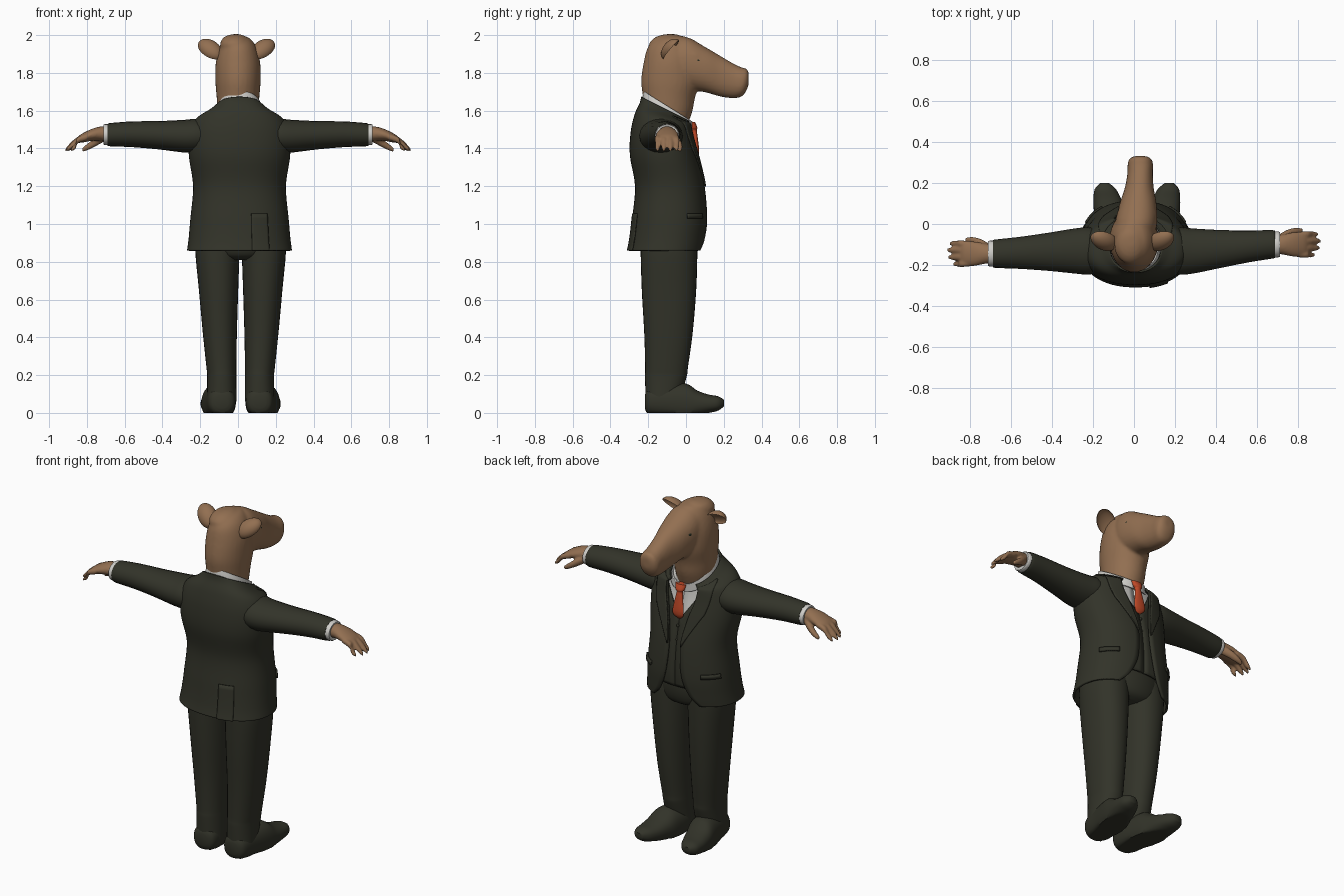
import bpy, bmesh
from math import sin, cos, pi, asin, copysign
from mathutils import Vector, Matrix

cube = bpy.data.objects.get("Cube")
if cube:
    bpy.data.objects.remove(cube)


def material(name, r, g, b):
    m = bpy.data.materials.new(name)
    m.use_nodes = True
    m.diffuse_color = (r, g, b, 1)
    m.node_tree.nodes["Principled BSDF"].inputs["Base Color"].default_value = (r, g, b, 1)
    return m


SUIT = material("dark olive cloth", .032, .033, .022)
FUR = material("brown hide", .29, .16, .083)
WHITE = material("white shirt", .62, .61, .58)
RED = material("orange red tie", .52, .065, .02)
EYE = material("dark eye", .018, .024, .014)


def spline(rows, steps=4):
    """Smooth curve through rows of equal length."""
    out = []
    for i in range(len(rows) - 1):
        p = [rows[max(i - 1, 0)], rows[i], rows[i + 1], rows[min(i + 2, len(rows) - 1)]]
        for s in range(steps):
            t = s / steps
            out.append([b + .5 * t * (c - a + t * (2 * a - 5 * b + 4 * c - d + t * (3 * (b - c) + d - a)))
                        for a, b, c, d in zip(*p)])
    return out + [list(rows[-1])]


def power(v, n):
    return copysign(abs(v) ** (2 / n), v)


def tube(axis, rows, n=2.0, seg=32):
    """Rings across an axis; each row is position, two centres, two radii."""
    rings = []
    for k, u, v, ru, rv in spline(rows):
        ring = []
        for i in range(seg):
            a = 2 * pi * i / seg
            p = [u + ru * power(cos(a), n), v + rv * power(sin(a), n)]
            p.insert("xyz".index(axis), k)
            ring.append(p)
        rings.append(ring)
    return rings


def loft(name, groups, mat, closed=True, thick=0, voxel=0, floor=False):
    bm = bmesh.new()
    for rings in groups:
        g = [[bm.verts.new((x, y, max(z, 0) if floor else z)) for x, y, z in r] for r in rings]
        w = len(g[0])
        for r in range(len(g) - 1):
            for c in range(w if closed else w - 1):
                d = (c + 1) % w
                bm.faces.new((g[r][c], g[r + 1][c], g[r + 1][d], g[r][d]))
        if closed:
            bm.faces.new(g[0])
            bm.faces.new(g[-1][::-1])
    if closed:
        bmesh.ops.recalc_face_normals(bm, faces=bm.faces)
    return finish(name, bm, mat, thick, voxel)


def finish(name, bm, mat, thick=0, voxel=0):
    me = bpy.data.meshes.new(name)
    bm.to_mesh(me)
    bm.free()
    me.materials.append(mat)
    me.shade_smooth()
    me.set_sharp_from_angle(angle=.9)
    ob = bpy.data.objects.new(name, me)
    bpy.context.collection.objects.link(ob)
    if thick:
        m = ob.modifiers.new("thickness", 'SOLIDIFY')
        m.thickness, m.offset = thick, -1
    if voxel:
        m = ob.modifiers.new("fuse", 'REMESH')
        m.mode, m.voxel_size, m.use_smooth_shade = 'VOXEL', voxel, True
        m = ob.modifiers.new("soften", 'SMOOTH')
        m.factor, m.iterations = .5, 5
    return ob


def ball(name, centre, size, mat):
    bm = bmesh.new()
    bmesh.ops.create_uvsphere(bm, u_segments=16, v_segments=10, radius=1,
                              matrix=Matrix.Translation(centre) @ Matrix.Diagonal((*size, 1)))
    return finish(name, bm, mat)


# Torso profile: height, depth centre, half width, half depth, tilt, half opening
TORSO = spline([
    (.86, -.105, .278, .205, 0, .14), (.92, -.095, .27, .203, 0, .085),
    (1.03, -.085, .26, .2, 0, .045), (1.2, -.085, .246, .185, 0, .032),
    (1.36, -.115, .268, .182, .02, .055), (1.47, -.125, .266, .168, .1, .08),
    (1.55, -.12, .235, .152, .2, .09), (1.585, -.105, .165, .14, .4, .085),
    (1.605, -.1, .13, .138, .5, .075)], 6)


def cloth(name, mat, span, low=.8, high=2, out=0, thick=.012, rows=TORSO, seg=56):
    """Sheet wrapped on the torso; span gives start and end angle from the front."""
    rings = []
    for row in rows:
        z, cy, rx, ry, tilt, gap = row
        if low <= z <= high:
            a0, a1 = span(row)
            ring = []
            for i in range(seg + 1):
                a = a0 + (a1 - a0) * i / seg
                y = (ry + out) * power(cos(a), 2.25)
                ring.append((.008 + (rx + out) * power(sin(a), 2.25), cy + y, z - tilt * y))
            rings.append(ring)
    return loft(name, [rings], mat, closed=False, thick=thick)


def opening(row, extra=0):
    return asin(min(.98, (row[5] + extra) / row[2]))


def vest_span(row):
    a = asin(min(.9, max(.001, (row[0] - 1.34) * .6) / row[2]))
    return a, 2 * pi - a


# Jacket, waistcoat and shirt
cloth("jacket", SUIT, lambda r: (opening(r), 2 * pi - opening(r)))
cloth("waistcoat", SUIT, vest_span, .95, 1.56, -.018)
cloth("shirt", WHITE, lambda r: (0, 2 * pi), 1.2, 2, -.032)
COLLAR = spline([(1.57, -.1, .124, .134, .55, 0), (1.6, -.097, .118, .132, .6, 0),
                 (1.622, -.094, .112, .13, .62, 0)])
cloth("shirt_collar", WHITE, lambda r: (.12, 2 * pi - .12), rows=COLLAR, thick=.008)


def lapel_width(row):
    return .005 + .075 * max(0, min(1, (row[0] - 1.2) / .2))


for side, label in ((1, "left"), (-1, "right")):
    cloth(label + "_lapel", SUIT,
          lambda r: sorted((side * opening(r), side * opening(r, lapel_width(r)))),
          1.2, 1.59, .008, .008, seg=8)
    cloth(label + "_pocket_flap", SUIT, lambda r: sorted((side * .62, side * 1.15)),
          1.01, 1.07, .009, .009, seg=10)
cloth("back_vent", SUIT, lambda r: (pi - .55, pi - .2), .8, 1.07, .007, .007, seg=8)
for z in (1.06, 1.14, 1.22, 1.3):
    ball("waistcoat_button", (.008, .08 - .1 * max(0, z - 1.16), z), (.009, .006, .009), SUIT)

# Tie with knot
loft("tie", [tube("z", [
    (1.335, .01, .045, .006, .006), (1.37, .01, .06, .036, .01), (1.46, .01, .05, .024, .012),
    (1.495, .01, .043, .018, .014), (1.51, .01, .042, .028, .018), (1.54, .01, .032, .034, .016)])], RED)

# Trousers and shoes
loft("trouser_seat", [tube("z", [
    (.81, .012, -.09, .1, .1), (.84, .012, -.09, .2, .145), (.93, .01, -.09, .235, .165),
    (1.08, .01, -.09, .22, .155)])], SUIT)
for side, label in ((1, "left"), (-1, "right")):
    def at(x):
        return .014 + side * x
    loft(label + "_trouser_leg", [tube("z", [
        (.06, at(.1), -.125, .078, .088), (.19, at(.1), -.107, .077, .11),
        (.24, at(.102), -.103, .079, .113), (.42, at(.11), -.093, .09, .128),
        (.65, at(.117), -.09, .104, .144), (.86, at(.123), -.09, .117, .15),
        (.95, at(.118), -.09, .11, .145)], 2.2)], SUIT)
    loft(label + "_shoe", [tube("y", [
        (-.218, at(.1), .06, .035, .035), (-.195, at(.1), .06, .068, .07),
        (-.1, at(.105), .06, .08, .09), (0, at(.12), .055, .084, .1),
        (.06, at(.132), .05, .078, .068), (.12, at(.144), .048, .068, .049),
        (.17, at(.154), .05, .052, .038), (.2, at(.158), .052, .022, .018)], 2.3)],
        SUIT, floor=True)

# Sleeves, cuffs and hands
for side, label, wrist in ((1, "left", -.1), (-1, "right", -.145)):
    def reach(rows):
        return tube("x", [(side * x, wrist + y, z, ry, rz) for x, y, z, ry, rz in rows], seg=20)
    drop = -.132 - wrist
    loft(label + "_sleeve", [reach([
        (.15, drop, 1.465, .1, .075), (.22, drop, 1.467, .115, .089), (.29, drop, 1.465, .11, .086),
        (.42, drop * .7, 1.47, .093, .075), (.56, drop * .3, 1.475, .078, .068),
        (.67, 0, 1.473, .07, .062), (.69, 0, 1.472, .066, .058)])], SUIT)
    loft(label + "_cuff", [reach([(.66, 0, 1.473, .062, .054), (.7, 0, 1.473, .064, .056),
                                  (.713, 0, 1.473, .06, .052)])], WHITE)
    parts = [reach([(.68, 0, 1.475, .045, .042), (.73, 0, 1.478, .05, .038),
                    (.78, 0, 1.47, .06, .031), (.83, 0, 1.453, .058, .023), (.85, 0, 1.445, .05, .014)])]
    for y, tip in ((-.047, .885), (-.016, .908), (.016, .913), (.046, .9)):
        parts.append(reach([(.8, y, 1.46, .016, .017), (.85, y * 1.05, 1.443, .017, .018),
                            (tip - .025, y * 1.08, 1.413, .015, .016), (tip, y * 1.08, 1.392, .008, .009)]))
    parts.append(reach([(.71, .025, 1.46, .025, .025), (.75, .05, 1.437, .022, .024),
                        (.79, .064, 1.412, .018, .019), (.825, .068, 1.392, .01, .011)]))
    loft(label + "_hand", parts, FUR, voxel=.006)

# Head: neck and skull, muzzle, crown tuft
skull = tube("z", [
    (1.48, .005, -.11, .095, .1), (1.59, 0, -.095, .107, .127), (1.67, 0, -.09, .113, .138),
    (1.76, 0, -.082, .12, .155), (1.86, 0, -.08, .117, .143), (1.94, 0, -.08, .095, .12),
    (1.985, 0, -.07, .06, .08), (1.997, 0, -.06, .02, .03)])
muzzle = tube("y", [
    (-.1, 0, 1.86, .09, .11), (0, .01, 1.852, .103, .138), (.1, .02, 1.818, .09, .12),
    (.18, .026, 1.783, .07, .108), (.25, .03, 1.758, .062, .092), (.295, .031, 1.752, .062, .077),
    (.32, .031, 1.765, .052, .058), (.332, .031, 1.77, .03, .032)], 2.2)
tuft = tube("z", [(1.91, -.015, -.11, .07, .075), (1.955, -.015, -.105, .08, .09),
                  (1.99, -.015, -.09, .058, .07), (2.005, -.01, -.08, .02, .03)])
brows = [tube("y", [(.0, .012 + s * .07, 1.905, .02, .015), (.05, .016 + s * .07, 1.892, .024, .018),
                    (.1, .02 + s * .062, 1.872, .012, .01)]) for s in (1, -1)]
loft("head", [skull, muzzle, tuft] + brows, FUR, voxel=.009)

# Cupped ears, eyes and nostrils
for side, label in ((1, "left"), (-1, "right")):
    long = Vector((side * .75, .42, .58)).normalized()
    face = Vector((side * .35, .8, -.4))
    face = (face - long * face.dot(long)).normalized()
    frame = Matrix((face.cross(long), face, long)).transposed()
    bm = bmesh.new()
    bmesh.ops.create_uvsphere(bm, u_segments=32, v_segments=20, radius=1)
    for v in bm.verts:
        if v.co.y > 0:
            v.co.y *= -.65
        v.co = frame @ Vector((v.co.x * .052, v.co.y * .045, v.co.z * .078))
        v.co += Vector((-.008 + side * .138, -.078, 1.922))
    bmesh.ops.recalc_face_normals(bm, faces=bm.faces)
    finish(label + "_ear", bm, FUR)
    ball(label + "_eye", (.016 + side * .083, .062, 1.864), (.012, .018, .013), EYE)
